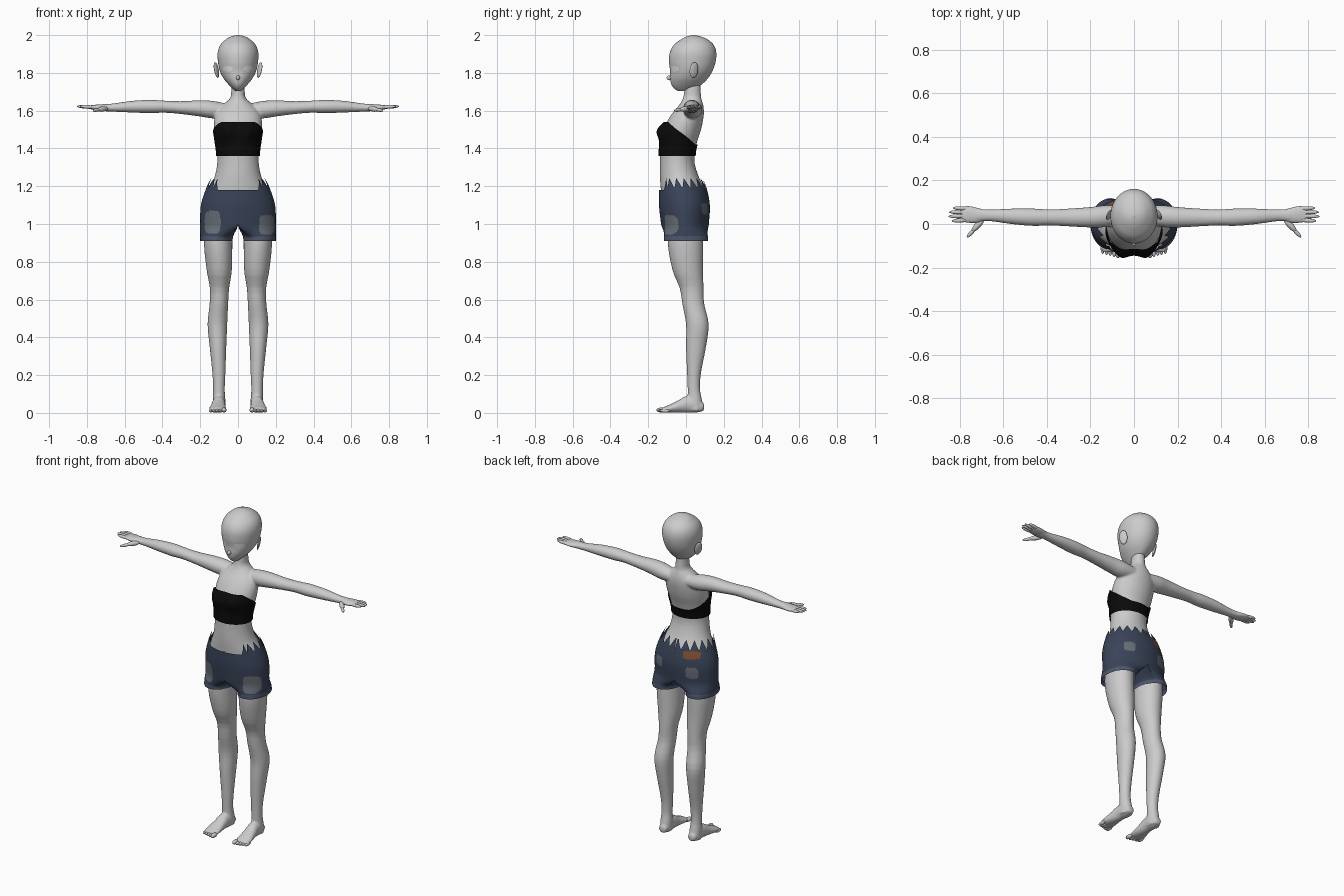
import bpy, bmesh, math
from mathutils import Vector, Matrix

cube = bpy.data.objects.get("Cube")
if cube:
    bpy.data.objects.remove(cube, do_unlink=True)


def material(name, rgb):
    m = bpy.data.materials.new(name)
    m.use_nodes = True
    m.diffuse_color = (*rgb, 1)
    m.node_tree.nodes["Principled BSDF"].inputs["Base Color"].default_value = (*rgb, 1)
    return m


SKIN = material("grey skin", (0.6, 0.6, 0.6))
EYE = material("eye white", (0.95, 0.95, 0.95))
BLACK = material("black cloth", (0.003, 0.003, 0.003))
DENIM = material("navy denim", (0.042, 0.058, 0.1))
HEM = material("faded hem", (0.075, 0.095, 0.15))
PATCH = material("grey patch", (0.14, 0.16, 0.19))
LABEL = material("brown patch", (0.24, 0.08, 0.03))


def at(stations, t):
    """Smooth value of a station table (first column is the position) at t."""
    n = len(stations)
    i = 0
    while i < n - 2 and t > stations[i + 1][0]:
        i += 1

    def slope(k, c):
        a, b = stations[max(k - 1, 0)], stations[min(k + 1, n - 1)]
        return (b[c] - a[c]) / (b[0] - a[0])

    p, q = stations[i], stations[i + 1]
    d = q[0] - p[0]
    u = min(max((t - p[0]) / d, 0), 1)
    h = u * u * (3 - 2 * u)
    return [p[c] * (1 - h) + q[c] * h + d * u * (1 - u)
            * ((1 - u) * slope(i, c) - u * slope(i + 1, c)) for c in range(1, len(p))]


def skin(bm, rows, flip=1, cap=True):
    """Join rings of points into a surface; flip=-1 makes the mirrored copy."""
    if flip < 0:
        rows = [[(-x, y, z) for x, y, z in reversed(r)] for r in rows]
    rings = [[bm.verts.new(p) for p in r] for r in rows]
    n = len(rings[0])
    for lo, hi in zip(rings, rings[1:]):
        for c in range(n):
            bm.faces.new((lo[c], lo[(c + 1) % n], hi[(c + 1) % n], hi[c]))
    if cap:
        bm.faces.new(rings[0][::-1])
        bm.faces.new(rings[-1])


def loft(bm, stations, axis="z", flip=1, cols=48, count=50):
    """Elliptical rings along an axis: position, two centres, two half widths."""
    k = "xyz".index(axis)
    lo, hi = stations[0][0], stations[-1][0]
    rows = []
    for i in range(count + 1):
        t = lo + (hi - lo) * (1 - math.cos(math.pi * i / count)) / 2
        c1, c2, h1, h2 = at(stations, t)
        ring = []
        for j in range(cols):
            a = math.tau * j / cols
            p = [c1 + h1 * math.cos(a), c2 + h2 * math.sin(a)]
            p.insert(k, t)
            ring.append(tuple(p))
        rows.append(ring)
    skin(bm, rows, flip)


def blob(bm, centre, size, rotation=Matrix()):
    bmesh.ops.create_uvsphere(bm, u_segments=16, v_segments=10, radius=1,
                              matrix=Matrix.Translation(centre) @ rotation @ Matrix.Diagonal((*size, 1)))


def digit(bm, a, b, r):
    a, b = Vector(a), Vector(b)
    blob(bm, (a + b) / 2, (r, r, (b - a).length / 2),
         (b - a).to_track_quat('Z', 'Y').to_matrix().to_4x4())


def finish(name, bm, mats, closed=True, rule=None):
    if closed:
        bmesh.ops.recalc_face_normals(bm, faces=bm.faces[:])
    if rule:
        for f in bm.faces:
            f.material_index = rule(f.calc_center_median())
    me = bpy.data.meshes.new(name)
    bm.to_mesh(me)
    bm.free()
    for m in mats:
        me.materials.append(m)
    me.shade_smooth()
    me.set_sharp_from_angle(angle=math.radians(50))
    ob = bpy.data.objects.new(name, me)
    bpy.context.collection.objects.link(ob)
    return ob


def front_back(table):
    """Turn (z, half width, front y, back y) into loft stations."""
    return [(z, 0, (f + b) / 2, w, (b - f) / 2) for z, w, f, b in table]


# Body: torso and neck, arms, legs and feet fused into one skin
TORSO = front_back([
    (1.03, .165, -.11, .1), (1.1, .178, -.125, .113), (1.18, .155, -.133, .1),
    (1.25, .124, -.138, .068), (1.32, .11, -.138, .046), (1.38, .11, -.138, .046),
    (1.44, .118, -.132, .06), (1.5, .126, -.12, .08), (1.56, .125, -.09, .092),
    (1.6, .11, -.062, .095), (1.635, .075, -.032, .09), (1.665, .042, -.016, .081),
    (1.7, .036, -.01, .078), (1.78, .034, -.005, .075)])
ARM = [(.05, .045, 1.6, .04, .035), (.13, .036, 1.605, .05, .046), (.2, .031, 1.612, .047, .043),
       (.3, .03, 1.616, .041, .034), (.39, .03, 1.621, .037, .032), (.46, .031, 1.622, .04, .035),
       (.56, .035, 1.621, .036, .031), (.67, .04, 1.616, .027, .021), (.73, .04, 1.616, .033, .018)]
LEG = [(.012, .1, .05, .034, .038), (.06, .1, .048, .034, .038), (.12, .101, .042, .031, .033),
       (.2, .101, .042, .034, .036), (.35, .106, .053, .044, .053), (.47, .109, .06, .052, .06),
       (.58, .101, .038, .049, .058), (.66, .098, .03, .051, .063), (.75, .099, .01, .066, .08),
       (.9, .105, -.003, .075, .093), (1.06, .1, 0, .07, .085)]
FOOT = [(-.128, .108, .016, .04, .011), (-.09, .108, .022, .045, .02), (-.04, .105, .034, .039, .033),
        (0, .102, .045, .035, .044), (.05, .1, .043, .034, .042), (.095, .1, .03, .022, .02)]
bm = bmesh.new()
loft(bm, TORSO)
for s in (1, -1):
    loft(bm, ARM, "x", s)
    loft(bm, LEG, "z", s)
    loft(bm, FOOT, "y", s)
body = finish("body", bm, [SKIN])
fuse = body.modifiers.new("fuse", 'REMESH')
fuse.mode = 'VOXEL'
fuse.voxel_size = .006
fuse.use_smooth_shade = True
soften = body.modifiers.new("soften", 'SMOOTH')
soften.iterations = 6

# Hands and toes
PALM = [(.69, .04, 1.616, .025, .017), (.72, .04, 1.616, .034, .017),
        (.76, .044, 1.617, .038, .014), (.79, .045, 1.619, .034, .008)]
for s, side in ((1, "left"), (-1, "right")):
    bm = bmesh.new()
    loft(bm, PALM, "x", s, 24, 12)
    for y, tip in ((.014, .838), (.035, .853), (.055, .85), (.074, .832)):
        digit(bm, (s * .755, y + (.044 - y) * .15, 1.617), (s * tip, y, 1.623), .0095)
    digit(bm, (s * .69, .025, 1.612), (s * .745, -.035, 1.605), .014)
    digit(bm, (s * .725, -.015, 1.607), (s * .768, -.062, 1.6), .009)
    finish(side + "_hand", bm, [SKIN])
    bm = bmesh.new()
    for i in range(5):
        r = .013 if i == 0 else .0095
        blob(bm, (s * (.074 + .0175 * i), -.13 + .005 * i, r + .002), (r, .027, r))
    finish(side + "_toes", bm, [SKIN])

# Head with coloured eyes, nose and ears
HEAD = front_back([
    (1.705, .015, -.045, .03), (1.72, .032, -.065, .055), (1.74, .052, -.078, .085),
    (1.77, .076, -.084, .115), (1.81, .096, -.084, .14), (1.86, .106, -.09, .157),
    (1.91, .107, -.085, .16), (1.95, .092, -.062, .145), (1.98, .061, -.022, .11),
    (1.994, .034, .008, .074), (2.0, .006, .034, .046)])


def eye_rule(p):
    on_eye = ((abs(p.x) - .055) / .026) ** 2 + ((p.z - 1.823) / .015) ** 2 < 1
    return int(on_eye and p.y < 0)


bm = bmesh.new()
loft(bm, HEAD, cols=128, count=90)
finish("head", bm, [SKIN, EYE], rule=eye_rule)
bm = bmesh.new()
blob(bm, (0, -.086, 1.774), (.01, .017, .013))
finish("nose", bm, [SKIN])
bm = bmesh.new()
for s in (1, -1):
    blob(bm, (s * .114, .042, 1.815), (.008, .025, .042),
         Matrix.Rotation(s * .45, 4, 'Z') @ Matrix.Rotation(s * .2, 4, 'Y'))
finish("ears", bm, [SKIN])

# Strapless top: follows the torso, high in front and low behind
COLS, ROWS = 144, 24
rows = []
for i in range(ROWS + 1):
    ring = []
    for j in range(COLS):
        a = math.tau * j / COLS
        drop = min(max((math.sin(a) + .75) / 1.65, 0), 1)
        z = 1.36 + (.18 - .12 * drop) * i / ROWS
        _, cy, hx, hy = at(TORSO, z)
        x, y = (hx + .007) * math.cos(a), cy + (hy + .007) * math.sin(a)
        if y < 0:
            y -= min(1, -y / .08) * math.exp(-((z - 1.495) / .05) ** 2) * (
                .012 + .024 * math.exp(-((abs(x) - .062) / .038) ** 2))
        ring.append((x, y, z))
    rows.append(ring)
bm = bmesh.new()
skin(bm, rows, cap=False)
finish("strapless_top", bm, [BLACK], closed=False)

# Ragged shorts: each half runs from half a pelvis down to a round leg opening
PELVIS = front_back([(.9, .2, -.118, .116), (1.0, .2, -.132, .121), (1.1, .196, -.143, .126),
                     (1.2, .164, -.144, .106), (1.26, .133, -.146, .075)])
# centre x, centre z, half sizes, facing (-1 front, 1 back), material slot
PATCHES = [(-.135, 1.01, .042, .06, -1, 2), (.152, .995, .04, .052, -1, 2),
           (.115, 1.08, .03, .03, 1, 2), (-.11, 1.06, .034, .034, 1, 2), (-.1, 1.165, .045, .022, 1, 3)]


def waist(phi):
    start, tooth = -.7, .17
    if phi < start:
        return 1.18 + .065 * max(0, 1 - (start - phi) / .2)
    return 1.19 + .055 * abs(((phi - start) / tooth + 1) % 2 - 1)


def shorts_rule(p):
    for x, z, w, h, facing, slot in PATCHES:
        if p.y * facing > 0 and ((p.x - x) / w) ** 4 + ((p.z - z) / h) ** 4 < 1:
            return slot
    return int(p.z < .935)


bm = bmesh.new()
COLS, ROWS, SPAN = 180, 48, math.tau / 3
rows = []
for i in range(ROWS + 1):
    ring = []
    for j in range(COLS):
        a = -math.pi + math.tau * j / COLS
        outer = abs(a) <= SPAN
        phi = a * .75
        top = waist(phi) if outer else 1.18
        z = .91 + (top - .91) * i / ROWS
        _, cy, hx, hy = at(PELVIS, z)
        if outer:
            x, y = hx * math.cos(phi), cy + hy * math.sin(phi)
        else:
            x, y = 0, cy + math.copysign(hy, a) * (math.pi - abs(a)) / (math.pi - SPAN)
        u = min(max((1.0 - z) / .08, 0), 1)
        u = u * u * (3 - 2 * u)
        leg_x, leg_y = .114 + .086 * math.cos(a), .116 * math.sin(a)
        ring.append((x + (leg_x - x) * u, y + (leg_y - y) * u, z))
    rows.append(ring)
for s in (1, -1):
    skin(bm, rows, s, cap=False)
finish("shorts", bm, [DENIM, HEM, PATCH, LABEL], closed=False, rule=shorts_rule)
